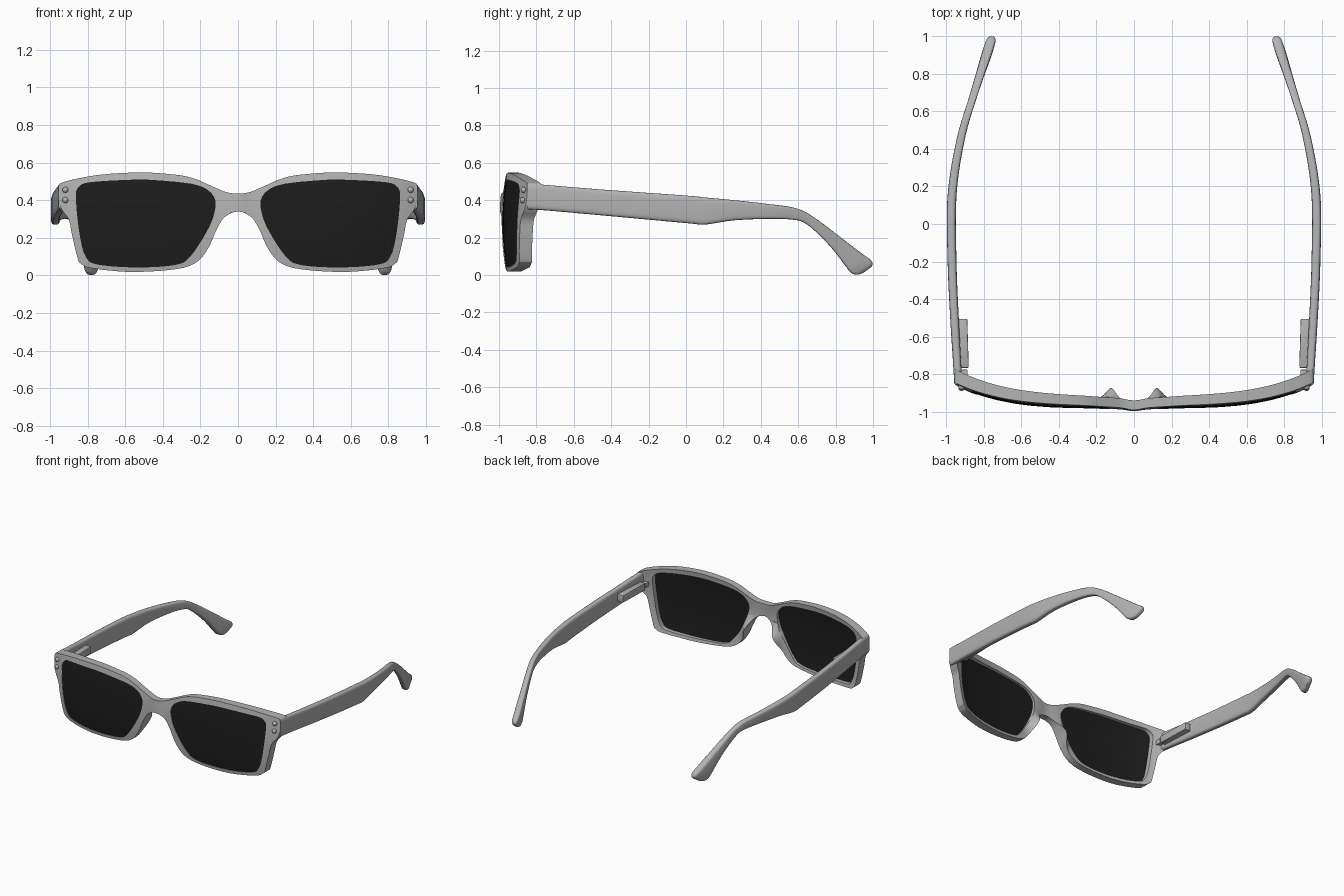
import bpy, bmesh, math
from mathutils import Vector

if "Cube" in bpy.data.objects:
    bpy.data.objects.remove(bpy.data.objects["Cube"])


def material(name, v):
    m = bpy.data.materials.new(name)
    m.diffuse_color = (v, v, v, 1)
    m.use_nodes = True
    m.node_tree.nodes["Principled BSDF"].inputs["Base Color"].default_value = m.diffuse_color
    return m


GREY = material("frame grey", 0.45)
BLACK = material("lens black", 0.012)


def spline(pts, n):
    """Catmull-Rom through pts (first and last are only guides)."""
    out = []
    pts = [Vector(p) for p in pts]
    for a, b, c, d in zip(pts, pts[1:], pts[2:], pts[3:]):
        for i in range(n):
            t = i / n
            out.append(0.5 * (2 * b + (c - a) * t + (2 * a - 5 * b + 4 * c - d) * t * t
                              + (3 * b - a - 3 * c + d) * t ** 3))
    return out + [pts[-2]]


def finish(bm, name, mat, bevel=0):
    bmesh.ops.recalc_face_normals(bm, faces=bm.faces)
    me = bpy.data.meshes.new(name)
    bm.to_mesh(me)
    bm.free()
    me.materials.append(mat)
    ob = bpy.data.objects.new(name, me)
    bpy.context.collection.objects.link(ob)
    bpy.ops.object.select_all(action='DESELECT')
    ob.select_set(True)
    bpy.context.view_layer.objects.active = ob
    if bevel:
        bpy.ops.object.shade_smooth()
    else:
        bpy.ops.object.shade_smooth_by_angle(angle=math.radians(40))
    mir = ob.modifiers.new("mirror", 'MIRROR')
    mir.merge_threshold = 0.0005
    if bevel:
        b = ob.modifiers.new("bevel", 'BEVEL')
        b.width, b.segments, b.angle_limit = bevel, 3, math.radians(45)
        b.harden_normals = True
    return ob


def strip(bm, a, b, skip=lambda i: False):
    n = len(a)
    for i in range(n):
        if not skip(i):
            j = (i + 1) % n
            bm.faces.new((a[i], a[j], b[j], b[i]))


def front_y(x, z):
    """Wrapped front surface shared by rims, lenses and studs."""
    return (-0.985 + 0.155 * x ** 4 + 0.02 * ((z - 0.28) / 0.25) ** 2
            - 0.012 * math.exp(-(x / 0.05) ** 2))


# outlines of the right half, in (x, z)
OUTER = [(-.06, .445), (0, .435), (.06, .442), (.125, .468), (.25, .52), (.38, .54), (.54, .547),
         (.75, .533), (.925, .497), (.953, .47), (.952, .40), (.938, .35), (.90, .295),
         (.882, .21), (.853, .09), (.835, .062), (.78, .038), (.565, .018), (.33, .033), (.22, .07),
         (.157, .147), (.114, .243), (.07, .31), (0, .34), (-.07, .31)]
LENS = [(.125, .41), (.17, .46), (.25, .487), (.40, .503), (.54, .509), (.78, .496), (.845, .472),
        (.862, .41), (.842, .215), (.81, .10), (.75, .058), (.54, .042), (.33, .056),
        (.25, .105), (.157, .25), (.122, .35)]
C = Vector((.5, .28))
outer = spline(OUTER, 6)
for p in outer:
    p.x = max(p.x, 0)
outer += [Vector((0, .34 + .095 * k / 5)) for k in range(1, 5)]
lens_line = spline([LENS[-1]] + LENS + LENS[:2], 8)


def on_lens(p):
    """Where the ray from the lens centre to p crosses the lens outline."""
    d = p - C
    for a, b in zip(lens_line, lens_line[1:]):
        e = b - a
        den = d.x * e.y - d.y * e.x
        if abs(den) < 1e-12:
            continue
        w = a - C
        s = (w.x * e.y - w.y * e.x) / den
        u = (w.x * d.y - w.y * d.x) / den
        if s > 0 and -1e-6 <= u <= 1 + 1e-6:
            return C + d * s
    return p


inner = [on_lens(p) for p in outer]

# front frame with rims, bridge and nose flanges
bm = bmesh.new()
front, back = [], []
for t in (0, .33, .67, 1):
    ring = [a.lerp(b, t) for a, b in zip(inner, outer)]
    front.append([bm.verts.new((p.x, front_y(p.x, p.y), p.y)) for p in ring])
    row = []
    for p in ring:
        nose = .065 * (.35 + .65 * t) * math.exp(-((p.x - .13) / .05) ** 2
                                                 - ((p.y - .24) / .09) ** 2)
        depth = .05 + .025 * p.x ** 2 + nose
        row.append(bm.verts.new((p.x, front_y(p.x, p.y) + depth, p.y)))
    back.append(row)
for k in range(3):
    strip(bm, front[k], front[k + 1])
    strip(bm, back[k + 1], back[k])
strip(bm, back[0], front[0])
n = len(outer)
strip(bm, front[3], back[3],
      lambda i: outer[i].x < 1e-5 and outer[(i + 1) % n].x < 1e-5)
finish(bm, "front_frame", GREY, 0.009)

# lenses: thin curved shells
bm = bmesh.new()
sides = []
for off in (.004, .032):
    rings = []
    for s in (.15, .4, .65, .85, 1.01):
        pts = [C + (p - C) * s for p in lens_line[:-1]]
        rings.append([bm.verts.new((p.x, front_y(p.x, p.y) + off, p.y)) for p in pts])
    bm.faces.new(rings[0])
    for a, b in zip(rings, rings[1:]):
        strip(bm, a, b)
    sides.append(rings[-1])
strip(bm, *sides)
finish(bm, "lens", BLACK)

# temples: rounded sections between top edge and bottom edge
# (top y, top z, bottom y, bottom z, half thickness)
ST = [(-1.0, .50, -1.0, .34, .021), (-.85, .49, -.85, .352, .021), (-.46, .458, -.46, .32, .023),
      (0, .425, 0, .278, .024), (.11, .414, .10, .270, .024), (.26, .40, .25, .292, .023),
      (.43, .381, .42, .300, .022), (.59, .357, .56, .297, .021), (.69, .305, .645, .272, .021),
      (.82, .207, .765, .160, .024), (.94, .115, .855, .045, .028),
      (.985, .083, .88, .014, .027), (.998, .06, .91, .002, .022),
      (.99, .042, .945, .010, .012), (.985, .035, .955, .015, .008)]
XS = [(-1.2, .92), (-.85, .935), (-.5, .955), (-.2, .968), (.15, .968), (.45, .922), (.68, .855),
      (.93, .775), (1.0, .757), (1.2, .72)]
x_line = spline(XS, 12)


def temple_x(y):
    for (y0, x0), (y1, x1) in zip(x_line, x_line[1:]):
        if y <= y1:
            return x0 + (x1 - x0) * (y - y0) / (y1 - y0)
    return x_line[-1][1]


def stations():
    a = spline([s[:3] for s in ST], 5)
    b = spline([(s[3], s[4], 0) for s in ST], 5)
    return [(p.x, p.y, p.z, q.x, q.y) for p, q in zip(a, b)]


bm = bmesh.new()
rings = []
for yt, zt, yb, zb, h in stations():
    ring = []
    for i in range(24):
        a = 2 * math.pi * i / 24
        c, s = math.cos(a), math.sin(a)
        u = math.copysign(abs(c) ** .55, c)
        v = .5 + .5 * math.copysign(abs(s) ** .4, s)
        y, z = yb + (yt - yb) * v, zb + (zt - zb) * v
        ring.append(bm.verts.new((temple_x(y) + u * h, y, z)))
    rings.append(ring)
for a, b in zip(rings, rings[1:]):
    strip(bm, a, b)
bm.faces.new(rings[0])
bm.faces.new(rings[-1])
finish(bm, "temple", GREY)


def box(name, lo, hi, lean=0):
    bm = bmesh.new()
    bmesh.ops.create_cube(bm, size=1)
    for v in bm.verts:
        k = v.co.y
        v.co = Vector([l + (h - l) * (c + .5) for l, h, c in zip(lo, hi, v.co)])
        v.co.x += lean * k
    bmesh.ops.bevel(bm, geom=bm.edges[:], offset=.004, segments=2, affect='EDGES', profile=.5)
    finish(bm, name, GREY)


# hinges on the inside of the temples
box("hinge_plate", (.883, -.765, .37), (.935, -.505, .425), .008)
box("hinge_knuckle", (.885, -.83, .38), (.918, -.775, .415))

# two rivet studs on each front corner
for z in (.455, .40):
    bm = bmesh.new()
    bmesh.ops.create_uvsphere(bm, u_segments=16, v_segments=10, radius=.016)
    bmesh.ops.translate(bm, verts=bm.verts, vec=(.918, front_y(.918, z) - .002, z))
    finish(bm, "rivet_stud", GREY)
